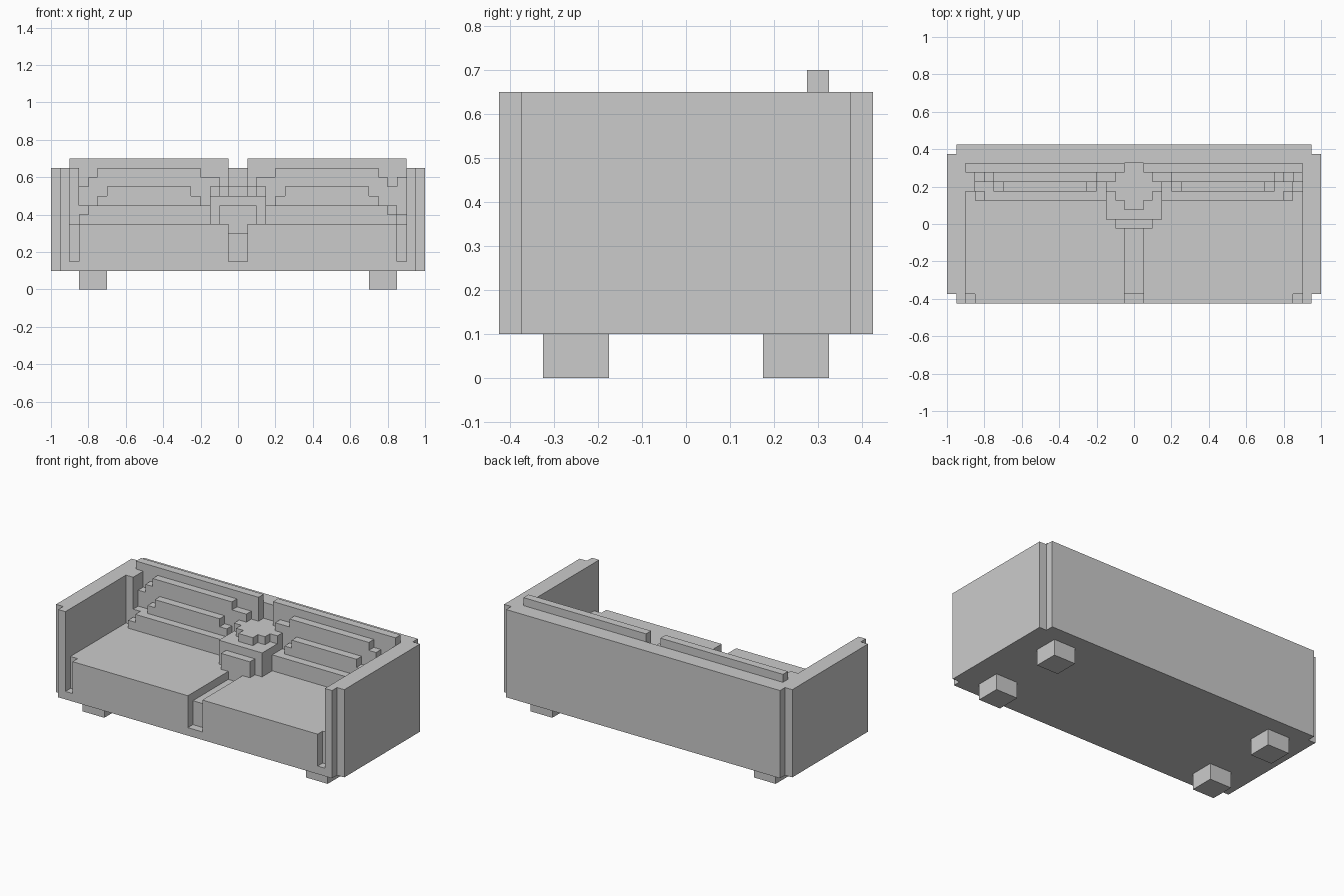
import bpy, bmesh


def part(name, boxes, mirror=False):
    """One object from boxes (x0, x1, y0, y1, z0, z1), optionally repeated at -x."""
    bm = bmesh.new()
    if mirror:
        boxes = boxes + [(-b[1], -b[0]) + tuple(b[2:]) for b in boxes]
    for x0, x1, y0, y1, z0, z1 in boxes:
        geo = bmesh.ops.create_cube(bm, size=1)
        for v in geo["verts"]:
            v.co.x = x1 if v.co.x > 0 else x0
            v.co.y = y1 if v.co.y > 0 else y0
            v.co.z = z1 if v.co.z > 0 else z0
    mesh = bpy.data.meshes.new(name)
    bm.to_mesh(mesh)
    bm.free()
    obj = bpy.data.objects.new(name, mesh)
    bpy.context.collection.objects.link(obj)
    return obj


def row(name, y0, y1, z0, spans, mirror=True):
    """A stepped cushion layer: spans are (x0, x1, top)."""
    return part(name, [(a, b, y0, y1, z0, top) for a, b, top in spans], mirror)


# Feet
part("feet", [(0.70, 0.85, y, y + 0.15, 0, 0.1) for y in (-0.325, 0.175)], True)

# Arms with notched outer corners
part("arms", [(0.90, 0.95, -0.425, 0.425, 0.1, 0.65),
              (0.95, 1.00, -0.375, 0.375, 0.1, 0.65)], True)

# Back wall
part("back_wall", [(-0.90, 0.90, 0.325, 0.425, 0.1, 0.65)])

# Seat base, middle groove floor and two seat cushions
part("seat_base", [(-0.90, 0.90, -0.425, 0.325, 0.1, 0.15)])
part("seat_groove", [(-0.05, 0.05, -0.375, 0.325, 0.15, 0.30)])
part("seat_cushions", [(0.05, 0.90, -0.375, 0.325, 0.15, 0.35),
                       (0.05, 0.85, -0.425, -0.375, 0.15, 0.35)], True)

# Back cushions: layers leaning back in steps
row("back_cushion_top", 0.275, 0.325, 0.35, [(0.05, 0.90, 0.70)])
row("back_cushion_upper", 0.225, 0.275, 0.35,
    [(0.10, 0.15, 0.60), (0.15, 0.20, 0.60), (0.20, 0.75, 0.65),
     (0.75, 0.80, 0.60), (0.80, 0.85, 0.55)])
row("back_cushion_middle", 0.175, 0.225, 0.35,
    [(0.15, 0.20, 0.45), (0.20, 0.25, 0.50), (0.25, 0.70, 0.55),
     (0.70, 0.75, 0.50), (0.75, 0.85, 0.45)])
row("back_cushion_lower", 0.125, 0.175, 0.35,
    [(0.15, 0.80, 0.45), (0.80, 0.85, 0.40)])

# Corner fillers beside the arms, unequal left and right
part("corner_left", [(-0.90, -0.85, 0.175, 0.275, 0.35, 0.65)])
part("corner_right", [(0.85, 0.90, 0.225, 0.275, 0.35, 0.60),
                      (0.85, 0.90, 0.175, 0.225, 0.35, 0.40)])

# Middle throw pillow in three tiers
part("pillow_front", [(-0.10, 0.10, -0.025, 0.025, 0.30, 0.45)])
part("pillow_body", [(-0.15, 0.15, 0.025, 0.225, 0.30, 0.50),
                     (-0.10, 0.10, 0.225, 0.275, 0.30, 0.50),
                     (-0.05, 0.05, 0.275, 0.325, 0.30, 0.50)])
part("pillow_top", [(-0.05, 0.05, 0.075, 0.125, 0.50, 0.55),
                    (-0.10, 0.10, 0.125, 0.175, 0.50, 0.55),
                    (-0.15, 0.15, 0.175, 0.225, 0.50, 0.55),
                    (-0.10, 0.10, 0.225, 0.275, 0.50, 0.55),
                    (-0.05, 0.05, 0.275, 0.325, 0.50, 0.55)])
